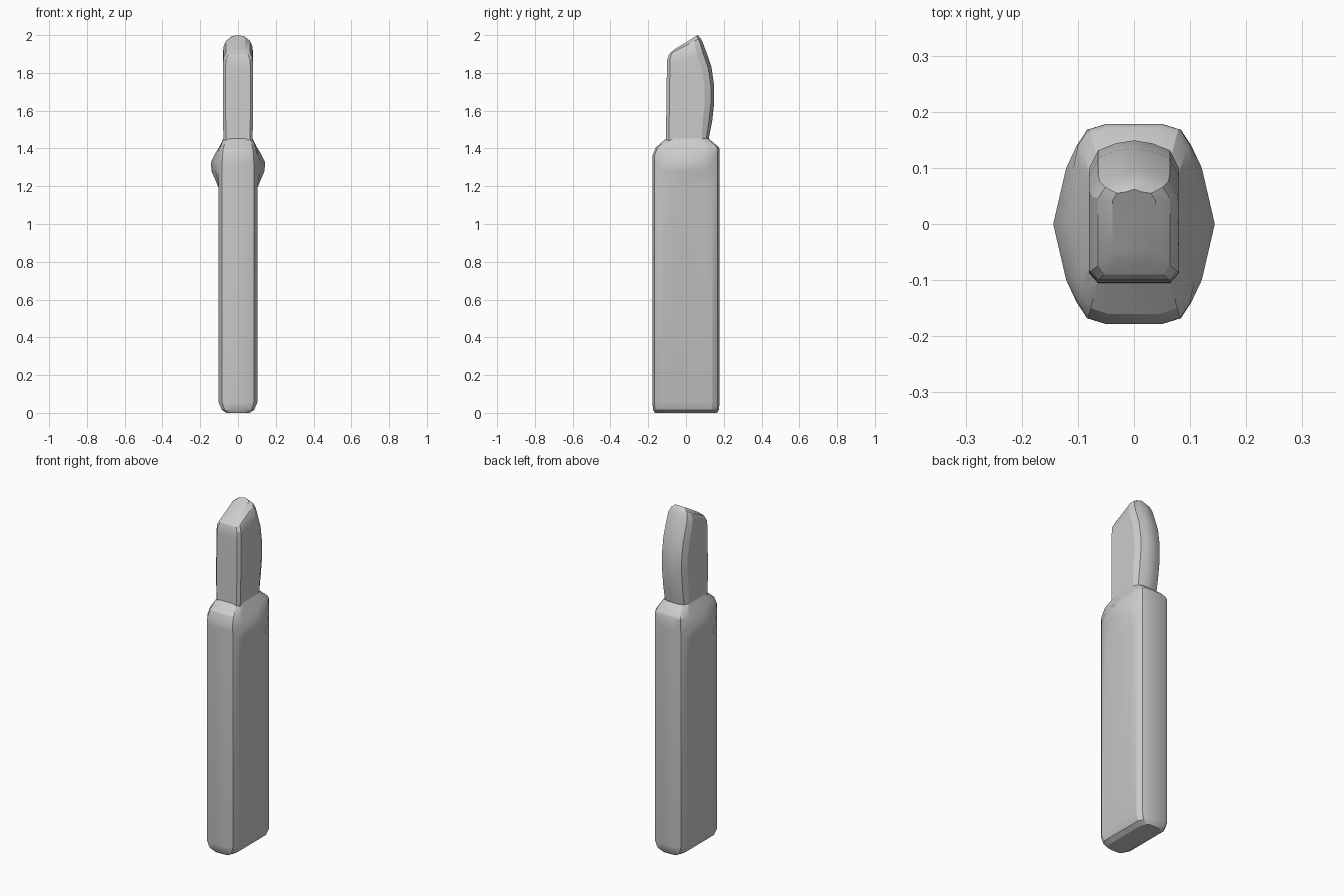
import bpy, bmesh, math

if "Cube" in bpy.data.objects:
    bpy.data.objects.remove(bpy.data.objects["Cube"], do_unlink=True)

grey = bpy.data.materials.new("plain grey")
grey.use_nodes = True
colour = (0.6, 0.6, 0.6, 1)
grey.diffuse_color = colour
grey.node_tree.nodes["Principled BSDF"].inputs["Base Color"].default_value = colour


def mirror_ring(half):
    """Close a half section, listed front to back, across x = 0."""
    return half + [(-x, y, z) for x, y, z in reversed(half) if x > 0.0001]


def loft(name, rings):
    """Skin matching rings from bottom to top and cap both ends."""
    bm = bmesh.new()
    loops = [[bm.verts.new(p) for p in ring] for ring in rings]
    n = len(loops[0])
    for low, high in zip(loops, loops[1:]):
        for i in range(n):
            j = (i + 1) % n
            bm.faces.new((low[i], low[j], high[j], high[i]))
    bm.faces.new(loops[0][::-1])
    bm.faces.new(loops[-1])
    bmesh.ops.recalc_face_normals(bm, faces=bm.faces)
    mesh = bpy.data.meshes.new(name)
    bm.to_mesh(mesh)
    bm.free()
    mesh.materials.append(grey)
    obj = bpy.data.objects.new(name, mesh)
    bpy.context.collection.objects.link(obj)
    bpy.ops.object.select_all(action="DESELECT")
    obj.select_set(True)
    bpy.context.view_layer.objects.active = obj
    bpy.ops.object.shade_smooth_by_angle(angle=math.radians(25))
    return obj


def handle_ring(w, front, back, z_front, z_back, bulge=0):
    """Rounded rectangle whose flanks can swell outwards."""
    mid = (front + back) / 2
    reach = (back - front) * 0.28
    half = [(w * 0.5, front), (w * 0.82, front + 0.01), (w, front + 0.038),
            (w + bulge * 0.45, mid - reach), (w + bulge, mid),
            (w + bulge * 0.45, mid + reach),
            (w, back - 0.038), (w * 0.82, back - 0.01), (w * 0.5, back)]
    slope = (z_back - z_front) / (back - front)
    return mirror_ring([(x, y, z_front + (y - front) * slope) for x, y in half])


def blade_ring(w, front, back, z_front, z_back, round_back=0.05):
    """Flat front with small corners and a rounded back."""
    half = [(w * 0.82, front), (w, front + 0.016), (w, back - round_back),
            (w * 0.8, back - round_back * 0.35), (w * 0.4, back - 0.005), (0, back)]
    slope = (z_back - z_front) / (back - front)
    return mirror_ring([(x, y, z_front + (y - front) * slope) for x, y in half])


# handle with softened foot and swollen collar
loft("handle", [
    handle_ring(0.06, -0.165, 0.165, 0, 0),
    handle_ring(0.086, -0.174, 0.174, 0.016, 0.016),
    handle_ring(0.102, -0.178, 0.178, 0.055, 0.055),
    handle_ring(0.102, -0.178, 0.178, 1.19, 1.19),
    handle_ring(0.102, -0.178, 0.178, 1.28, 1.28, 0.038),
    handle_ring(0.102, -0.178, 0.178, 1.325, 1.325, 0.042),
    handle_ring(0.1, -0.178, 0.178, 1.36, 1.395, 0.018),
    handle_ring(0.094, -0.16, 0.172, 1.405, 1.408, 0.006),
    handle_ring(0.077, -0.106, 0.12, 1.452, 1.452),
])

# blade with a bowed back and slanted tip
loft("blade", [
    blade_ring(0.077, -0.106, 0.118, 1.44, 1.44, 0.035),
    blade_ring(0.079, -0.105, 0.138, 1.54, 1.54),
    blade_ring(0.08, -0.104, 0.149, 1.63, 1.64),
    blade_ring(0.08, -0.103, 0.149, 1.70, 1.73),
    blade_ring(0.08, -0.102, 0.135, 1.77, 1.83),
    blade_ring(0.08, -0.101, 0.108, 1.83, 1.91),
    blade_ring(0.077, -0.1, 0.09, 1.87, 1.957, 0.04),
    blade_ring(0.064, -0.09, 0.076, 1.898, 1.985, 0.03),
    blade_ring(0.038, -0.065, 0.062, 1.922, 2.0, 0.02),
])
